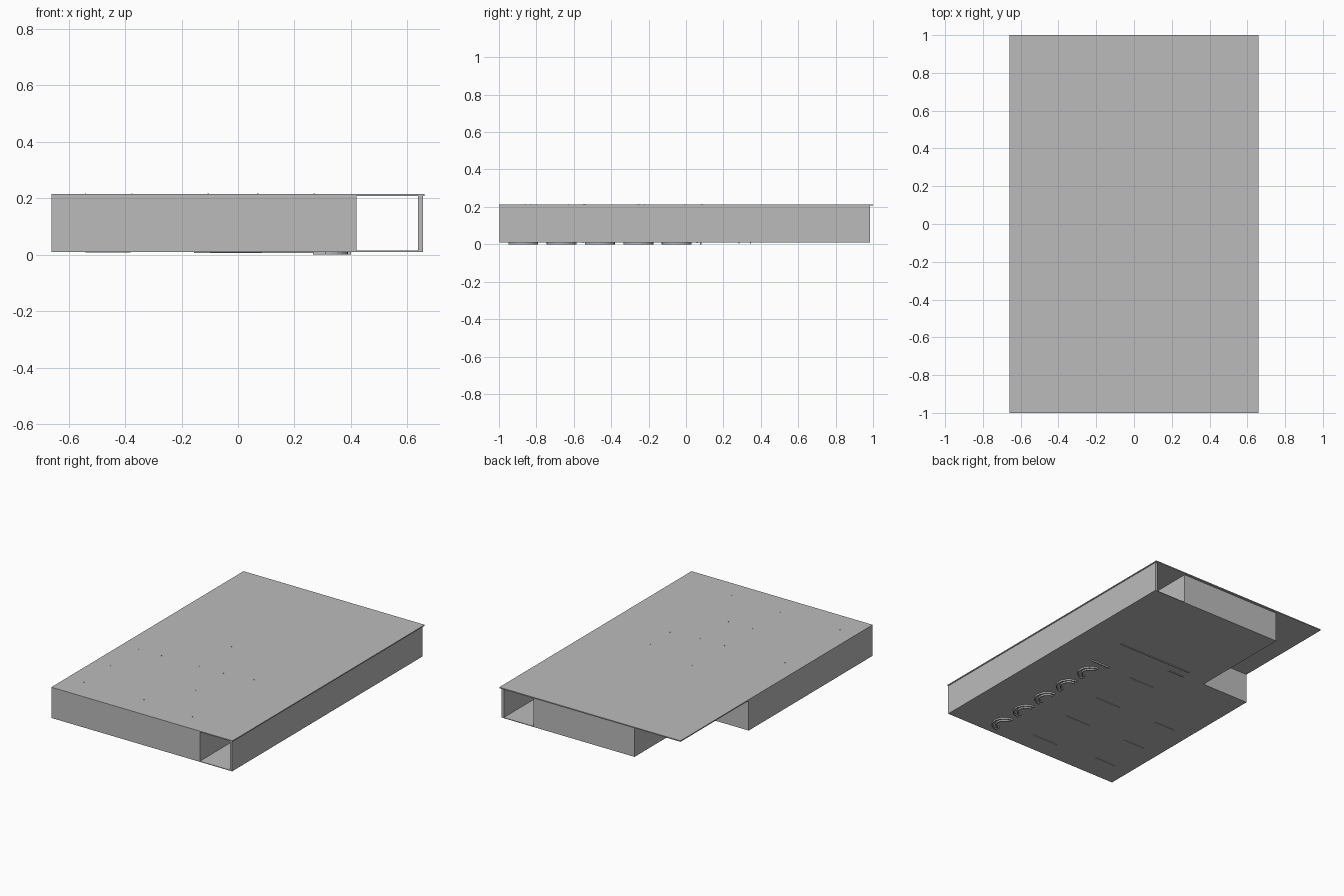
import bpy, bmesh, math

cube = bpy.data.objects.get("Cube")
if cube:
    bpy.data.objects.remove(cube, do_unlink=True)

grey = bpy.data.materials.new("plain_grey")
grey.use_nodes = True
COLOUR = (0.5, 0.5, 0.5, 1)
grey.diffuse_color = COLOUR
grey.node_tree.nodes["Principled BSDF"].inputs["Base Color"].default_value = COLOUR


def prism(name, outline, z0, z1):
    """Extrude a flat outline between two heights."""
    bm = bmesh.new()
    face = bm.faces.new([bm.verts.new((x, y, z0)) for x, y in outline])
    top = bmesh.ops.extrude_face_region(bm, geom=[face])["geom"]
    bmesh.ops.translate(bm, vec=(0, 0, z1 - z0),
                        verts=[v for v in top if isinstance(v, bmesh.types.BMVert)])
    bmesh.ops.recalc_face_normals(bm, faces=bm.faces)
    mesh = bpy.data.meshes.new(name)
    bm.to_mesh(mesh)
    bm.free()
    mesh.materials.append(grey)
    obj = bpy.data.objects.new(name, mesh)
    bpy.context.collection.objects.link(obj)
    return obj


def box(name, x0, x1, y0, y1, z0, z1):
    return prism(name, [(x0, y0), (x1, y0), (x1, y1), (x0, y1)], z0, z1)


def notched(right):
    """Plan with the back corner cut away."""
    return [(LEFT, FRONT), (right, FRONT), (right, BACK),
            (NOTCH_X, BACK), (NOTCH_X, NOTCH_Y), (LEFT, NOTCH_Y)]


LEFT, FRONT, BACK = -0.66, -0.997, 0.985
NOTCH_X, NOTCH_Y = -0.315, 0.29
FLOOR, CEILING = 0.01, 0.207

# Main shell: floor, core, outer wall beside the open channel, roof
prism("floor_plate", notched(0.655), FLOOR, 0.014)
prism("core_block", notched(0.42), 0.014, CEILING)
box("channel_wall", 0.638, 0.655, FRONT, BACK, 0.014, CEILING)
box("roof_plate", -0.66, 0.66, -1, 1, CEILING, 0.214)

# Thin strips on the underside
for y in (-0.86, -0.55, -0.26, 0.06):
    box("underside_strip", -0.1, 0.085, y - 0.003, y + 0.003, 0.007, FLOOR)
for y in (-0.83, -0.55, -0.26):
    box("underside_short_strip", -0.54, -0.38, y - 0.003, y + 0.003, 0.008, FLOOR)
box("underside_long_strip", -0.155, 0.4, 0.342, 0.348, 0.005, FLOOR)
box("underside_hook", -0.155, -0.04, 0.28, 0.287, 0.005, FLOOR)
box("underside_end_bar", 0.265, 0.4, 0.075, 0.083, 0, FLOOR)

# Row of curled bands on the underside
for i in range(5):
    cy = -0.87 + i * 0.205
    for radius in (0.055, 0.08):
        arc = [(math.cos(math.radians(a)), math.sin(math.radians(a)))
               for a in range(-90, 91, 15)]
        outer = [(0.31 + radius * c, cy + radius * s) for c, s in arc]
        inner = [(0.31 + (radius - 0.007) * c, cy + (radius - 0.007) * s)
                 for c, s in reversed(arc)]
        prism("curled_band", outer + inner, 0, FLOOR)

# Small studs on the roof
rows = [(x, y) for x in (-0.54, -0.375) for y in (-0.83, -0.26)]
rows += [(x, y) for x in (-0.106, 0.07) for y in (-0.54, -0.25, 0.085)]
rows += [(0.27, y) for y in (-0.86, -0.63, -0.22, -0.01)]
rows += [(-0.54, -0.55), (-0.105, -0.83)]
for x, y in rows:
    box("roof_stud", x - 0.002, x + 0.002, y - 0.002, y + 0.002, 0.214, 0.216)
